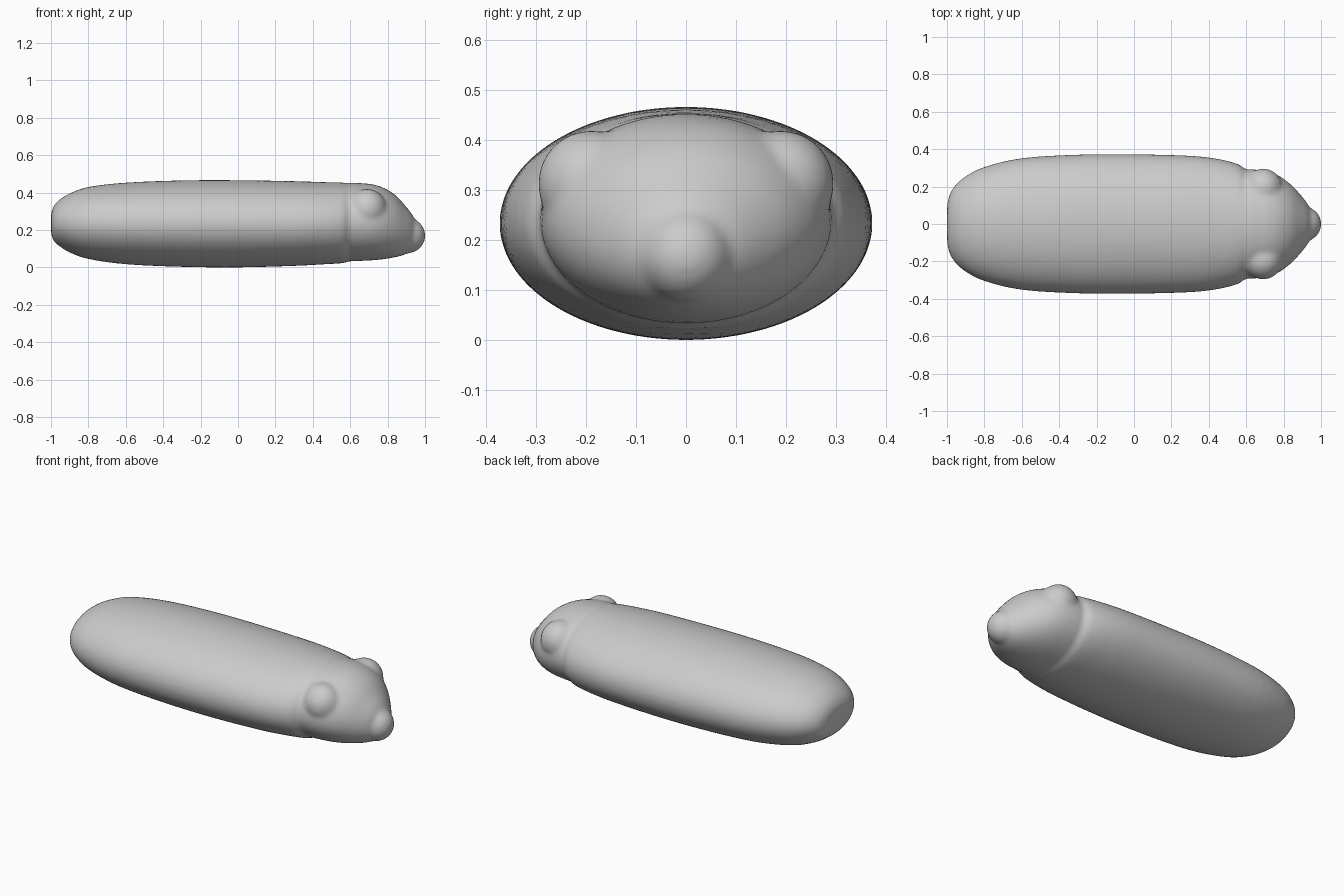
import bpy, bmesh, math
from mathutils import Vector

if "Cube" in bpy.data.objects:
    bpy.data.objects.remove(bpy.data.objects["Cube"])

gray = bpy.data.materials.new("soft_gray")
gray.diffuse_color = (0.6, 0.6, 0.6, 1)
gray.use_nodes = True
gray.node_tree.nodes["Principled BSDF"].inputs["Base Color"].default_value = gray.diffuse_color
bm = bmesh.new()
SIDES, STEPS = 64, 4


def spline(rows):
    """Smooth curve through (x, half_width, z_low, z_high) stations."""
    p = [Vector(r) for r in rows]
    p = [p[0]] + p + [p[-1]]
    out = []
    for i in range(1, len(p) - 2):
        a, b, c, d = p[i - 1:i + 3]
        for k in range(STEPS):
            t = k / STEPS
            out.append(0.5 * (2 * b + (c - a) * t + (2 * a - 5 * b + 4 * c - d) * t * t
                              + (3 * b - a - 3 * c + d) * t ** 3))
    return out + [p[-1]]


def loft(rows):
    """Closed skin of elliptical rings along x."""
    rings = []
    for x, w, lo, hi in spline(rows):
        mid, h = (lo + hi) / 2, (hi - lo) / 2
        rings.append([bm.verts.new((x, w * math.cos(a), mid + h * math.sin(a)))
                      for a in (2 * math.pi * j / SIDES for j in range(SIDES))])
    for r, s in zip(rings, rings[1:]):
        for j in range(SIDES):
            k = (j + 1) % SIDES
            bm.faces.new((r[j], r[k], s[k], s[j]))
    bm.faces.new(rings[0][::-1])
    bm.faces.new(rings[-1])


def ball(center, radii):
    made = bmesh.ops.create_uvsphere(bm, u_segments=32, v_segments=20, radius=1)["verts"]
    bmesh.ops.scale(bm, vec=radii, verts=made)
    bmesh.ops.translate(bm, vec=center, verts=made)


# long trunk, rounded at the tail, with a rim at the neck
loft([(-1.0, .07, .195, .275), (-.995, .125, .165, .305), (-.98, .17, .135, .335),
      (-.95, .213, .11, .365), (-.9, .255, .08, .395), (-.8, .305, .045, .43),
      (-.6, .352, .017, .453), (-.3, .371, .003, .465), (0, .373, 0, .466),
      (.3, .365, .008, .461), (.45, .348, .016, .456), (.54, .326, .021, .454),
      (.575, .31, .026, .452), (.595, .285, .04, .44)])
# head, narrowing to a forehead that slopes down
loft([(.5, .28, .045, .44), (.6, .292, .033, .452), (.66, .29, .035, .45),
      (.72, .28, .038, .444), (.78, .255, .044, .425), (.84, .21, .054, .388),
      (.89, .157, .068, .335), (.93, .105, .09, .285), (.955, .05, .12, .235)])
# eye bumps
for side in (-1, 1):
    ball((.69, side * .19, .312), (.105, .107, .108))
# snout
ball((.905, 0, .17), (.097, .095, .095))

bmesh.ops.recalc_face_normals(bm, faces=bm.faces)
mesh = bpy.data.meshes.new("body")
bm.to_mesh(mesh)
bm.free()
body = bpy.data.objects.new("body", mesh)
bpy.context.collection.objects.link(body)
mesh.materials.append(gray)

# fuse the parts into one soft skin
fuse = body.modifiers.new("fuse", 'REMESH')
fuse.mode = 'VOXEL'
fuse.voxel_size = 0.012
fuse.use_smooth_shade = True
soften = body.modifiers.new("soften", 'SMOOTH')
soften.factor = 0.5
soften.iterations = 8
